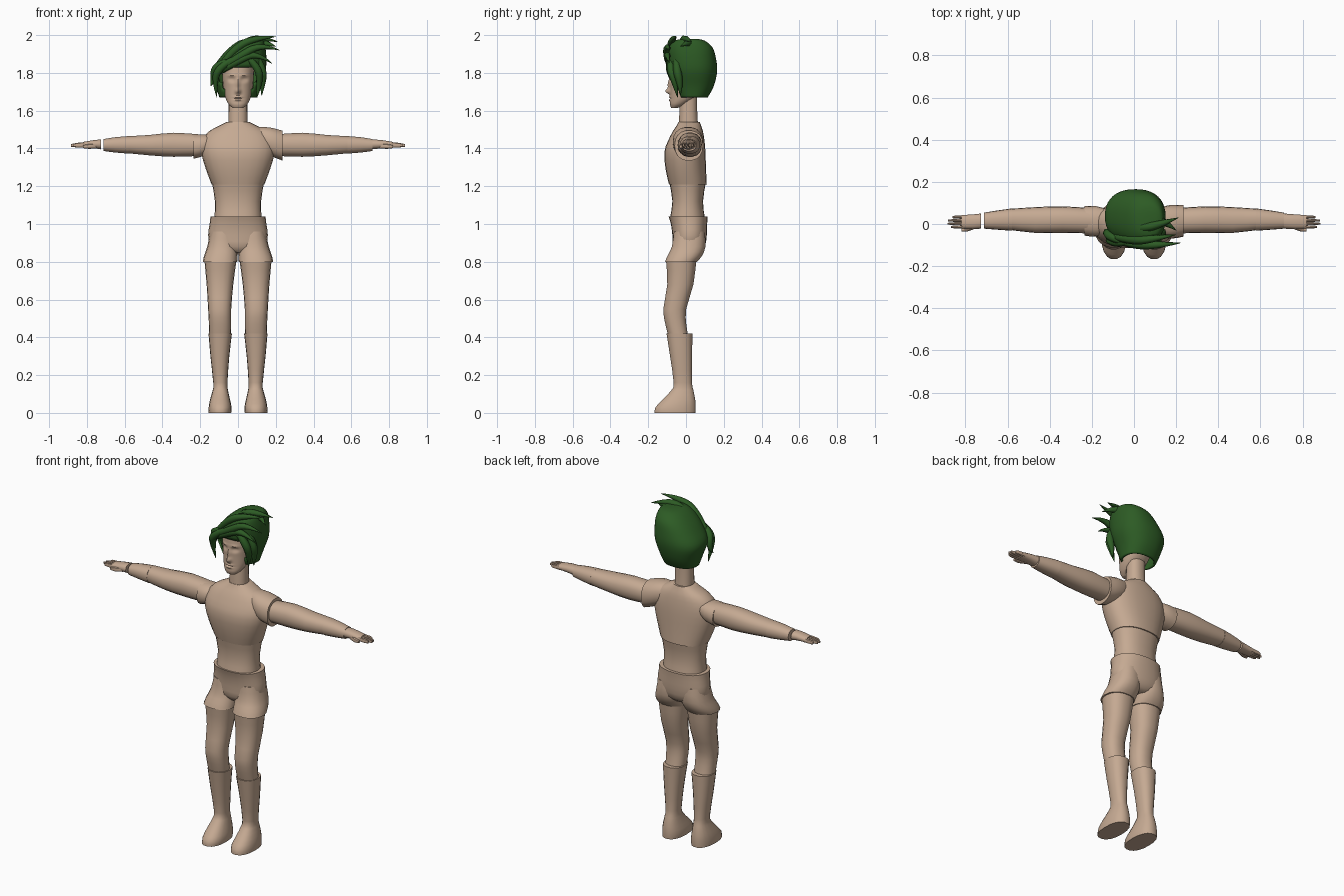
import bpy, bmesh, math
from mathutils import Vector

default_cube = bpy.data.objects.get("Cube")
if default_cube:
    bpy.data.objects.remove(default_cube, do_unlink=True)


def make_material(name, color):
    material = bpy.data.materials.new(name)
    material.use_nodes = True
    material.diffuse_color = color
    material.node_tree.nodes["Principled BSDF"].inputs["Base Color"].default_value = color
    return material


def catmull(a, b, c, d, t):
    return [0.5 * (2 * q + (r - p) * t + (2 * p - 5 * q + 4 * r - s) * t ** 2
                   + (3 * q - p - 3 * r + s) * t ** 3)
            for p, q, r, s in zip(a, b, c, d)]


def smooth_rings(rings, steps):
    """Add in-between rings along a smooth path."""
    result = []
    last = len(rings) - 1
    for i in range(last):
        before, after = rings[max(i - 1, 0)], rings[min(i + 2, last)]
        for k in range(steps):
            result.append(catmull(before, rings[i], rings[i + 1], after, k / steps))
    return result + [rings[last]]


def finish(obj, material, angle=40):
    obj.data.materials.append(material)
    bpy.ops.object.select_all(action="DESELECT")
    obj.select_set(True)
    bpy.context.view_layer.objects.active = obj
    bpy.ops.object.shade_smooth_by_angle(angle=math.radians(angle))
    return obj


def loft(name, rings, material, axis="z", side=1, segments=18, steps=2,
         power=2.3, caps=True, sculpt=None):
    """Skin oval rings. Each ring is (position, low u, high u, low v, high v),
    where u, v are x, y along z, or y, z along x."""
    bm = bmesh.new()
    loops = []
    for t, u0, u1, v0, v1 in smooth_rings(rings, steps):
        loop = []
        for k in range(segments):
            angle = math.tau * k / segments
            c, s = math.cos(angle), math.sin(angle)
            u = (u0 + u1 + (u1 - u0) * math.copysign(abs(c) ** (2 / power), c)) / 2
            v = (v0 + v1 + (v1 - v0) * math.copysign(abs(s) ** (2 / power), s)) / 2
            point = Vector((u, v, t) if axis == "z" else (t, u, v))
            point.x *= side
            if sculpt:
                sculpt(point)
            loop.append(bm.verts.new(point))
        loops.append(loop)
    for low, high in zip(loops, loops[1:]):
        for k in range(segments):
            n = (k + 1) % segments
            bm.faces.new((low[k], low[n], high[n], high[k]))
    if caps:
        bm.faces.new(loops[0])
    bm.faces.new(loops[-1])
    bmesh.ops.recalc_face_normals(bm, faces=bm.faces)
    mesh = bpy.data.meshes.new(name)
    bm.to_mesh(mesh)
    bm.free()
    obj = bpy.data.objects.new(name, mesh)
    bpy.context.collection.objects.link(obj)
    return finish(obj, material)


def strand(name, points, width, material):
    """A lock of hair that tapers to a point."""
    curve = bpy.data.curves.new(name, "CURVE")
    curve.dimensions = "3D"
    curve.bevel_depth = width
    curve.bevel_resolution = 1
    curve.use_fill_caps = True
    spline = curve.splines.new("NURBS")
    spline.points.add(len(points) - 1)
    for target, point, radius in zip(spline.points, points, (0.7, 1, 0.75, 0.05)):
        target.co = (*point, 1)
        target.radius = radius
    spline.order_u = 3
    spline.use_endpoint_u = True
    spline.resolution_u = 5
    curve.materials.append(material)
    obj = bpy.data.objects.new(name, curve)
    bpy.context.collection.objects.link(obj)


skin = make_material("warm_skin", (0.56, 0.40, 0.29, 1))
green = make_material("dark_green_hair", (0.026, 0.105, 0.018, 1))

# Trunk
loft("chest", [(1.21, -.14, .14, -.09, .11), (1.29, -.17, .17, -.108, .106),
               (1.38, -.195, .195, -.115, .103), (1.44, -.19, .19, -.095, .098),
               (1.49, -.155, .155, -.07, .09), (1.52, -.1, .1, -.05, .08),
               (1.54, -.06, .06, -.04, .073)], skin, segments=24)
loft("waist", [(1.03, -.125, .125, -.085, .1), (1.12, -.122, .122, -.072, .09),
               (1.22, -.138, .138, -.088, .105)], skin, segments=24)
loft("hips", [(.85, -.06, .06, -.05, .07), (.88, -.14, .14, -.07, .1),
              (.94, -.158, .158, -.072, .11), (1.0, -.15, .15, -.08, .112),
              (1.04, -.146, .146, -.092, .115)], skin, segments=24)
loft("neck", [(1.51, -.052, .052, -.04, .065), (1.6, -.05, .05, -.035, .06),
              (1.68, -.05, .05, -.03, .06)], skin)

# Shoulder caps, the left one fuller
loft("left_shoulder", [(.11, -.05, .075, 1.39, 1.515), (.17, -.07, .09, 1.36, 1.512),
                       (.235, -.06, .09, 1.335, 1.495)], skin, "x")
loft("right_shoulder", [(.13, -.04, .07, 1.39, 1.47), (.18, -.06, .085, 1.36, 1.475),
                        (.235, -.055, .085, 1.345, 1.475)], skin, "x", -1)

# Limbs, repeated on both sides
for label, side, wrist in (("left", 1, .712), ("right", -1, .726)):
    loft(label + "_shorts_leg",
         [(.8, .004, .186, -.112, .06), (.83, .002, .18, -.1, .085),
          (.88, 0, .163, -.076, .104), (.96, .01, .145, -.065, .1)], skin, side=side)
    loft(label + "_thigh",
         [(.41, .038, .152, -.095, .012), (.47, .036, .154, -.11, .002),
          (.55, .036, .158, -.121, .002), (.68, .025, .166, -.1, .04),
          (.81, .008, .178, -.107, .056)], skin, side=side)
    loft(label + "_boot",
         [(0, .036, .155, -.168, .052), (.03, .034, .155, -.163, .053),
          (.07, .042, .148, -.125, .05), (.12, .053, .134, -.078, .04),
          (.16, .056, .131, -.066, .032), (.3, .046, .146, -.085, .033),
          (.42, .032, .156, -.104, .035)], skin, side=side)
    loft(label + "_upper_arm",
         [(.2, -.045, .075, 1.36, 1.475), (.34, -.042, .084, 1.355, 1.484),
          (.47, -.042, .08, 1.363, 1.472), (.59, -.028, .072, 1.375, 1.465)],
         skin, "x", side)
    loft(label + "_forearm",
         [(.58, -.032, .074, 1.372, 1.466), (.65, -.027, .064, 1.378, 1.46),
          (.712, -.022, .054, 1.386, 1.45)], skin, "x", side)
    loft(label + "_palm",
         [(wrist, -.022, .05, 1.395, 1.448), (.76, -.024, .046, 1.4, 1.445),
          (.82, -.022, .042, 1.402, 1.435)], skin, "x", side, segments=14)
    for i, tip in enumerate((.87, .885, .882, .862)):
        y = -.021 + .0155 * i
        loft(f"{label}_finger_{i + 1}",
             [(.8, y, y + .016, 1.405, 1.432), (.85, y, y + .014, 1.405, 1.43),
              (tip, y + .003, y + .011, 1.409, 1.423)],
             skin, "x", side, segments=8)
    loft(label + "_thumb",
         [(.75, -.02, .005, 1.4, 1.428), (.79, -.035, -.012, 1.398, 1.423),
          (.82, -.036, -.02, 1.402, 1.418)], skin, "x", side, segments=8)

# Soft dents and bumps: across, height, spread across, spread in height, push back
features = [(0, 1.702, .012, .014, -.022), (0, 1.735, .009, .03, -.012),
            (.033, 1.765, .017, .011, .014), (.033, 1.763, .011, .005, -.007),
            (.032, 1.787, .024, .006, -.005), (0, 1.672, .02, .005, -.008),
            (0, 1.656, .017, .005, -.008), (0, 1.664, .023, .002, .006)]


def sculpt_face(point):
    if point.y < 0:
        point.y += sum(push * math.exp(-((abs(point.x) - across) / wide) ** 2
                                       - ((point.z - height) / tall) ** 2)
                       for across, height, wide, tall, push in features)


loft("head", [(1.614, -.028, .028, -.078, -.045), (1.635, -.05, .05, -.085, .005),
              (1.67, -.067, .067, -.083, .055), (1.72, -.077, .077, -.084, .1),
              (1.78, -.083, .083, -.086, .12), (1.85, -.083, .083, -.078, .13),
              (1.9, -.065, .07, -.05, .11), (1.93, -.02, .04, -.01, .06)],
     skin, segments=72, steps=9, power=2.2, sculpt=sculpt_face)

# Hair shell with an opening for the face
hair = loft("hair_shell",
            [(1.67, -.098, .102, -.04, .115), (1.73, -.118, .118, -.065, .147),
             (1.81, -.138, .146, -.09, .165), (1.88, -.096, .15, -.098, .158),
             (1.935, -.045, .145, -.09, .14), (1.97, .005, .135, -.06, .1),
             (1.98, .05, .11, -.02, .06)], green, segments=40, steps=4, caps=False)
bm = bmesh.new()
bm.from_mesh(hair.data)
opening = [f for f in bm.faces
           if f.calc_center_median().y < -.037 and f.calc_center_median().z < 1.825]
bmesh.ops.delete(bm, geom=opening, context="FACES")
bm.to_mesh(hair.data)
bm.free()
shell = hair.modifiers.new("thickness", "SOLIDIFY")
shell.thickness = .012

# Swept locks and side locks
locks = {
    "top_lock": ((-.09, -.06, 1.84), (-.01, -.08, 1.94), (.1, -.07, 1.985), (.2, -.05, 1.992)),
    "crown_lock": ((-.04, -.02, 1.9), (.04, -.02, 1.97), (.13, 0, 1.985), (.21, .03, 1.965)),
    "fringe_lock": ((-.1, -.07, 1.82), (0, -.1, 1.88), (.12, -.1, 1.955), (.22, -.09, 1.92)),
    "low_fringe_lock": ((-.11, -.06, 1.8), (-.01, -.095, 1.86), (.1, -.1, 1.91), (.18, -.09, 1.85)),
    "upper_side_lock": ((.02, .02, 1.94), (.09, .02, 1.955), (.15, .01, 1.96), (.2, -.03, 1.94)),
    "right_face_lock": ((-.03, -.085, 1.87), (-.1, -.09, 1.83), (-.125, -.065, 1.76), (-.112, -.05, 1.67)),
    "right_cheek_lock": ((-.06, -.08, 1.86), (-.12, -.06, 1.84), (-.13, -.03, 1.76), (-.145, -.05, 1.73)),
    "left_face_lock": ((.05, -.08, 1.88), (.11, -.085, 1.83), (.115, -.055, 1.74), (.1, -.045, 1.67)),
    "left_cheek_lock": ((.1, -.05, 1.88), (.135, -.05, 1.82), (.13, -.03, 1.74), (.125, -.03, 1.68)),
}
for name, points in locks.items():
    strand(name, points, .024, green)
